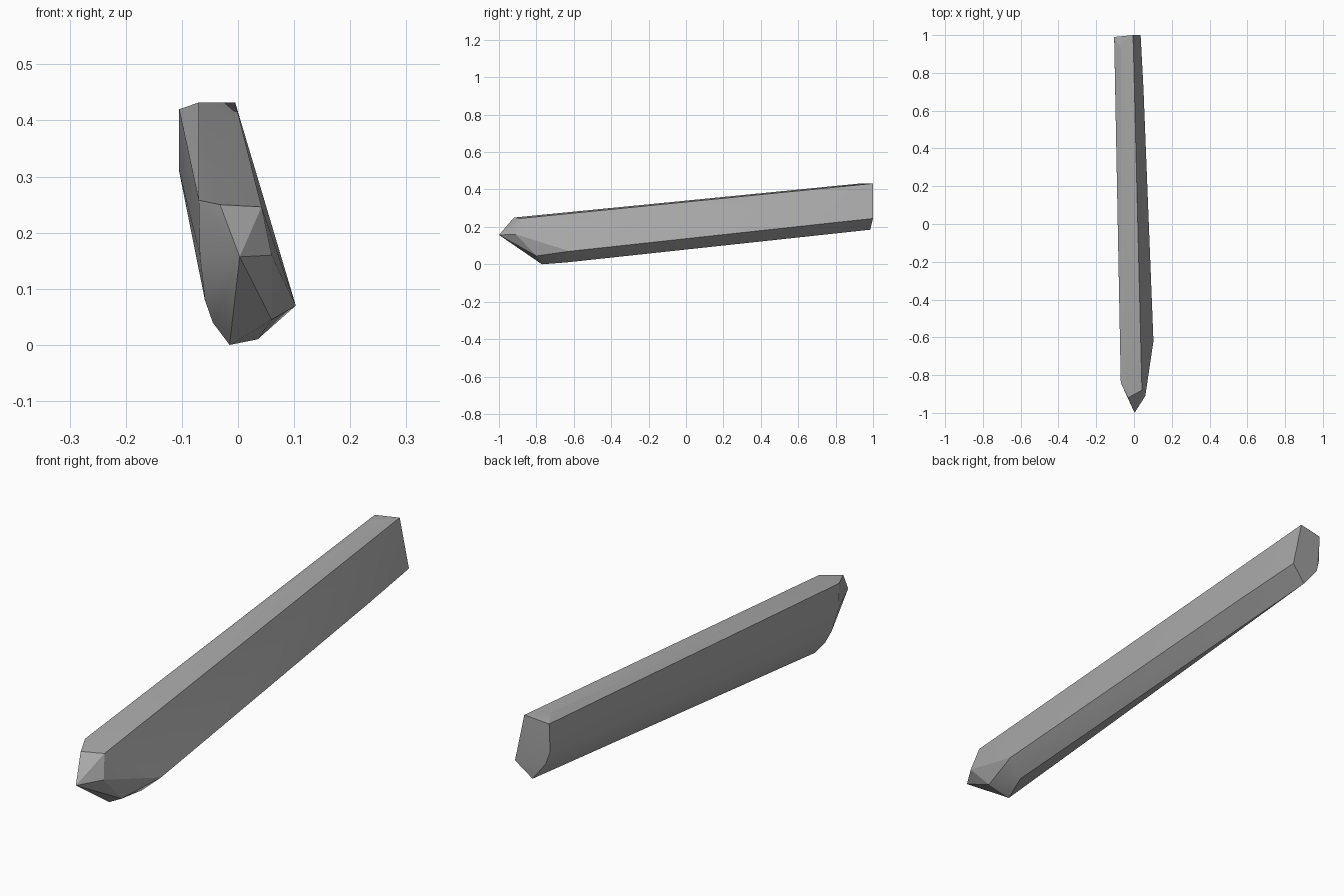
import bpy, bmesh, math

if "Cube" in bpy.data.objects:
    bpy.data.objects.remove(bpy.data.objects["Cube"])

# Corner points of the faceted bar, grouped by region
NOSE = [(0.003, -1.0, 0.157), (0.06, -0.91, 0.16),
        (-0.068, -0.84, 0.16)]
FRONT_TOP = [(-0.07, -0.84, 0.258), (-0.032, -0.92, 0.25), (0.042, -0.88, 0.246)]
KEEL = [(0.103, -0.62, 0.07), (0.06, -0.80, 0.045), (0.035, -0.64, 0.01),
        (-0.015, -0.77, 0.0), (-0.045, -0.79, 0.04), (-0.059, -0.81, 0.08)]
REAR = [(-0.07, 0.93, 0.432), (-0.105, 0.99, 0.42), (-0.005, 1.0, 0.432),
        (0.05, 0.72, 0.215), (0.035, 1.0, 0.245), (-0.03, 0.985, 0.185),
        (-0.09, 0.99, 0.26), (-0.105, 0.985, 0.31)]

# Grey stone
stone = bpy.data.materials.new("grey stone")
stone.diffuse_color = (0.4, 0.4, 0.4, 1)
stone.use_nodes = True
stone.node_tree.nodes["Principled BSDF"].inputs["Base Color"].default_value = stone.diffuse_color

# Bar: convex hull around the corner points
bm = bmesh.new()
for p in NOSE + FRONT_TOP + KEEL + REAR:
    bm.verts.new(p)
hull = bmesh.ops.convex_hull(bm, input=bm.verts[:])
loose = [v for v in bm.verts if not v.link_faces]
bmesh.ops.delete(bm, geom=loose, context='VERTS')
bmesh.ops.recalc_face_normals(bm, faces=bm.faces[:])
mesh = bpy.data.meshes.new("faceted_bar")
bm.to_mesh(mesh)
bm.free()
mesh.materials.append(stone)
bar = bpy.data.objects.new("faceted_bar", mesh)
bpy.context.collection.objects.link(bar)

# Soft shading over shallow folds, crisp edges elsewhere
bpy.context.view_layer.objects.active = bar
bar.select_set(True)
bpy.ops.object.shade_smooth_by_angle(angle=math.radians(20))
